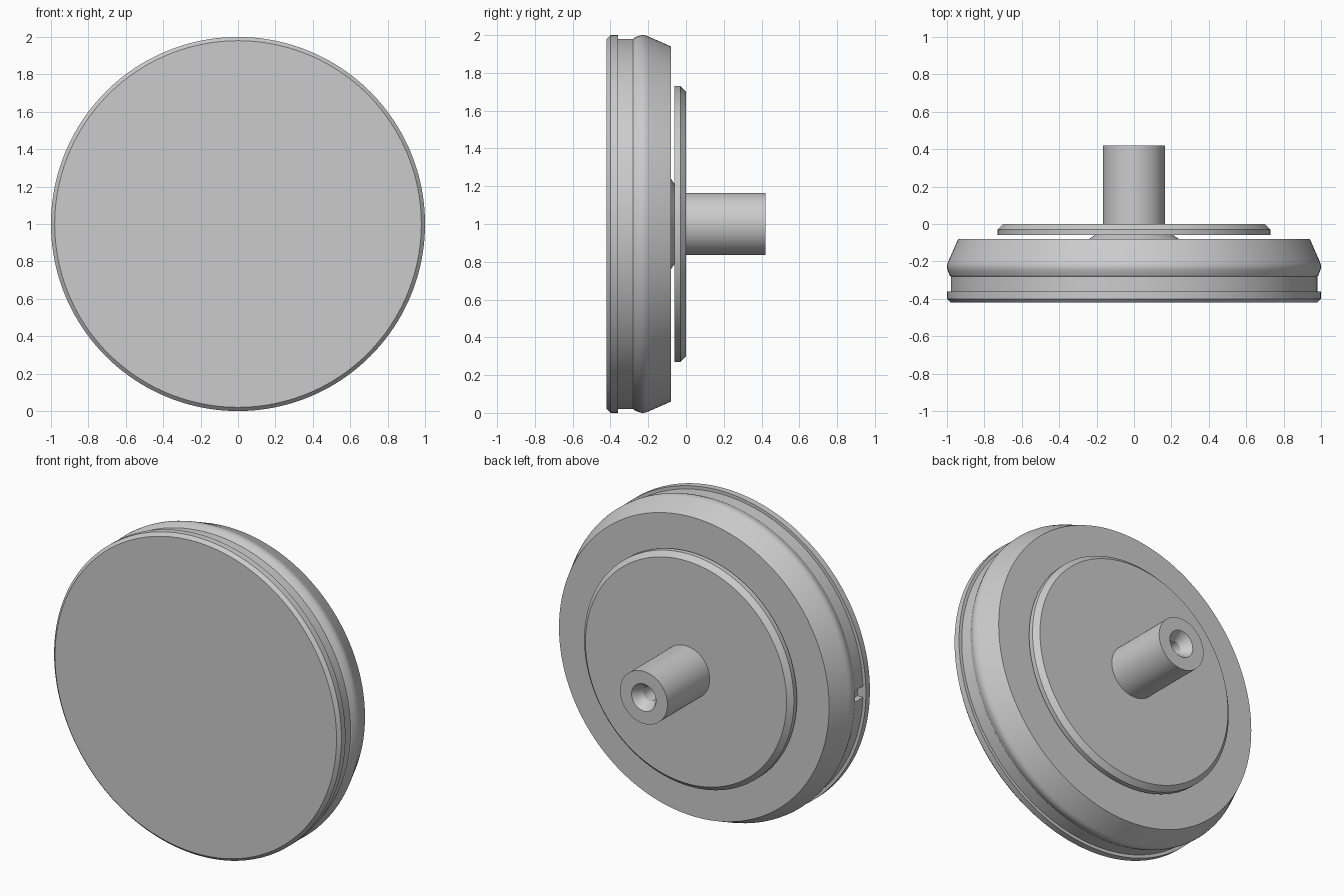
import bpy, bmesh, math
from mathutils import Matrix, Vector

cube = bpy.data.objects.get("Cube")
if cube:
    bpy.data.objects.remove(cube, do_unlink=True)

grey = bpy.data.materials.new("plain_grey")
grey.use_nodes = True
colour = (0.6, 0.6, 0.6, 1)
grey.diffuse_color = colour
grey.node_tree.nodes["Principled BSDF"].inputs["Base Color"].default_value = colour

AXIS_Z = 1.0


def finish(obj):
    bpy.ops.object.select_all(action='DESELECT')
    obj.select_set(True)
    bpy.context.view_layer.objects.active = obj
    bpy.ops.object.shade_smooth_by_angle(angle=math.radians(20))


def lathe(name, profile, steps=128):
    """Spin (radius, y) points about the horizontal axis; ends lie on the axis."""
    bm = bmesh.new()
    verts = [bm.verts.new((r, y, 0)) for r, y in profile]
    edges = [bm.edges.new(pair) for pair in zip(verts, verts[1:])]
    bmesh.ops.spin(bm, geom=verts + edges, cent=(0, 0, 0), axis=(0, 1, 0),
                   angle=math.tau, steps=steps, use_merge=True)
    bmesh.ops.remove_doubles(bm, verts=bm.verts, dist=1e-5)
    bmesh.ops.recalc_face_normals(bm, faces=bm.faces)
    bmesh.ops.translate(bm, verts=bm.verts, vec=(0, 0, AXIS_Z))
    mesh = bpy.data.meshes.new(name)
    bm.to_mesh(mesh)
    bm.free()
    mesh.materials.append(grey)
    obj = bpy.data.objects.new(name, mesh)
    bpy.context.collection.objects.link(obj)
    return obj


# Large disc: chamfered front lip, shallow groove, rounded shoulder, tapered back
disc = lathe("disc_body", [
    (0, -.42), (.98, -.42), (1, -.4), (1, -.36), (.98, -.36), (.98, -.28),
    (.985, -.275), (.994, -.255), (.999, -.24), (1, -.226), (.998, -.213),
    (.993, -.2), (.94, -.08), (0, -.08)], 160)

# Small locating slot in the groove
bm = bmesh.new()
bmesh.ops.create_cube(bm, size=1, matrix=Matrix.Translation((-.99, -.32, AXIS_Z))
                      @ Matrix.Diagonal(Vector((.1, .08, .07, 1))))
cut_mesh = bpy.data.meshes.new("slot_cutter")
bm.to_mesh(cut_mesh)
bm.free()
cut_mesh.materials.append(grey)
cutter = bpy.data.objects.new("slot_cutter", cut_mesh)
bpy.context.collection.objects.link(cutter)
boolean = disc.modifiers.new("groove_slot", 'BOOLEAN')
boolean.operation = 'DIFFERENCE'
boolean.solver = 'EXACT'
boolean.object = cutter
bpy.context.view_layer.objects.active = disc
bpy.ops.object.modifier_apply(modifier=boolean.name)
bpy.data.objects.remove(cutter, do_unlink=True)

# Tapered spacer between disc and plate
spacer = lathe("spacer", [(0, -.08), (.24, -.08), (.21, -.06), (0, -.06)], 96)

# Chamfered back plate
plate = lathe("back_plate", [(0, -.06), (.73, -.06), (.73, -.03), (.7, 0), (0, 0)])

# Shaft with a countersunk centre hole
shaft = lathe("shaft", [(0, 0), (.165, 0), (.165, .42), (.085, .42),
                        (.045, .36), (.045, .27), (0, .25)], 96)

for part in (disc, spacer, plate, shaft):
    finish(part)
